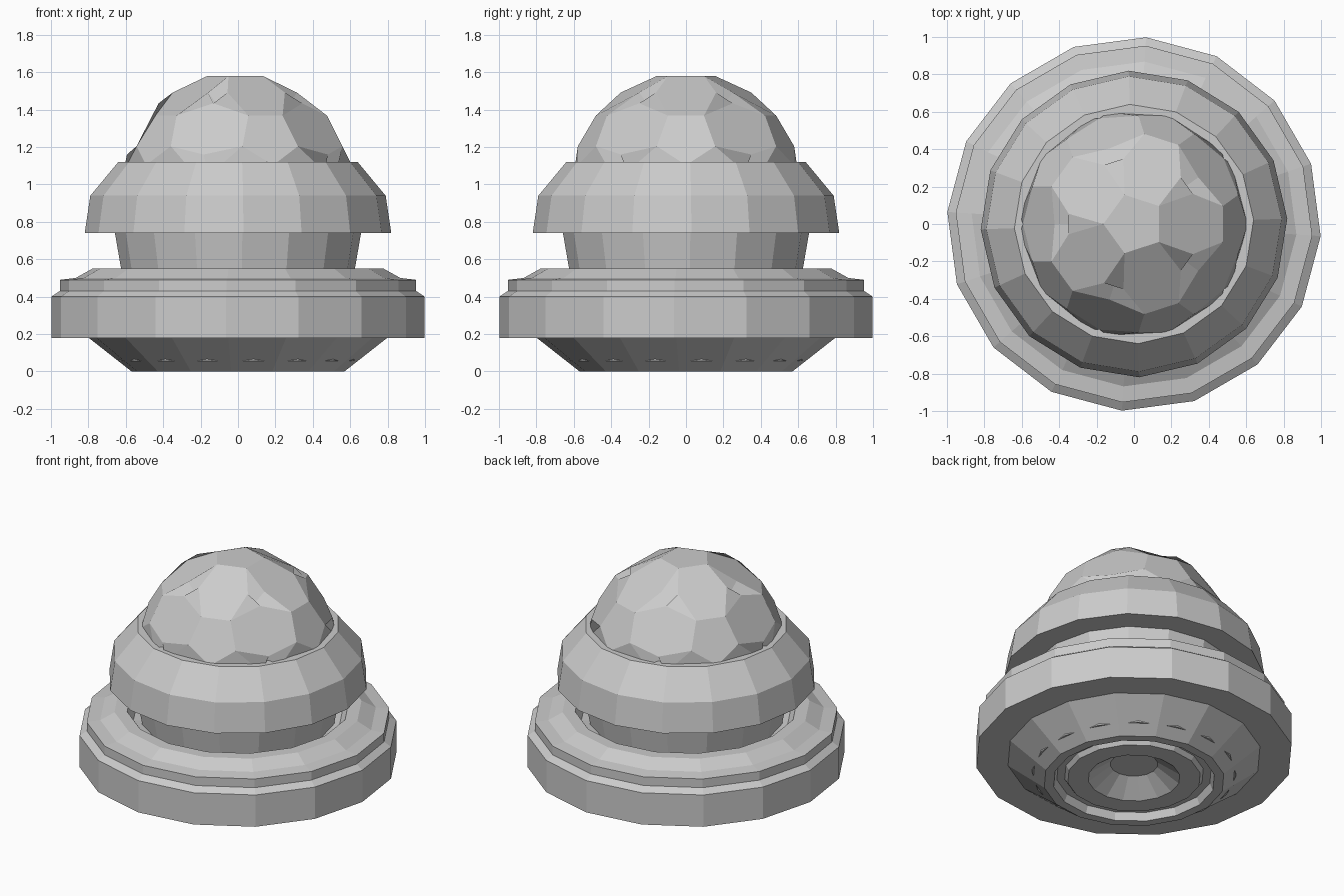
import bpy, bmesh, math
from mathutils import Vector

if "Cube" in bpy.data.objects:
    bpy.data.objects.remove(bpy.data.objects["Cube"])

SIDES = 16


def finish(name, bm):
    bmesh.ops.recalc_face_normals(bm, faces=bm.faces)
    me = bpy.data.meshes.new(name)
    bm.to_mesh(me)
    bm.free()
    ob = bpy.data.objects.new(name, me)
    bpy.context.collection.objects.link(ob)
    return ob


def lathe(name, profile, phase):
    """Closed profile of (radius, z) points turned around z."""
    bm = bmesh.new()
    rings = []
    for r, z in profile:
        ring = []
        for i in range(SIDES):
            a = math.radians(phase) + math.tau * i / SIDES
            ring.append(bm.verts.new((r * math.cos(a), r * math.sin(a), z)))
        rings.append(ring)
    for k, lo in enumerate(rings):
        hi = rings[(k + 1) % len(rings)]
        for i in range(SIDES):
            j = (i + 1) % SIDES
            bm.faces.new((lo[i], lo[j], hi[j], hi[i]))
    bmesh.ops.remove_doubles(bm, verts=bm.verts, dist=1e-4)
    return finish(name, bm)


# Wide base with stepped rim, groove around the neck and hollow underside
lathe("base", [
    (0, 0.12), (0.15, 0.12), (0.29, 0.02), (0.42, 0.02), (0.44, 0.05),
    (0.49, 0.05), (0.51, 0.0), (0.57, 0.0), (0.80, 0.18), (1.0, 0.18),
    (1.0, 0.40), (0.955, 0.43), (0.955, 0.49), (0.87, 0.50), (0.78, 0.55),
    (0.70, 0.55), (0.66, 0.49), (0.55, 0.47), (0, 0.47)], -3.7)

# Hidden ring whose corners poke through the lower cone
lathe("lower_ring", [(0.54, 0.055), (0.642, 0.055), (0.642, 0.12), (0.54, 0.12)], 7.5)

# Neck flaring upward
lathe("neck", [(0, 0.46), (0.61, 0.46), (0.66, 0.75), (0, 0.75)], 2)

# Rounded collar under the dome
lathe("collar", [(0, 0.74), (0.82, 0.74), (0.79, 0.94), (0.64, 1.12),
                 (0.58, 1.12), (0.56, 1.09), (0, 1.09)], 2)


# Faceted dome: pentagons and hexagons with a three-sided pit at each junction
def dome(name, radius, centre_z):
    ax = [Vector((0, 0, 1)), Vector((0, 0, -1))]
    for k in range(5):
        for off, s in ((0, 1), (36, -1)):
            a = math.radians(72 * k + off)
            ax.append(Vector((2 * math.cos(a), 2 * math.sin(a), s)) / math.sqrt(5))
    near = lambda i, j: i != j and ax[i].dot(ax[j]) > 0.3
    n = range(12)
    tris = [(i, j, k) for i in n for j in n for k in n
            if i < j < k and near(i, j) and near(j, k) and near(i, k)]
    mid = {f: sum((ax[i] for i in f), Vector()).normalized() for f in tris}
    bm = bmesh.new()

    def vert(d, r):
        return bm.verts.new(d * r + Vector((0, 0, centre_z)))

    corner, lip, pit = {}, {}, {}
    for f in tris:
        pit[f] = vert(mid[f], radius * 0.88)
        for v in f:
            corner[v, f] = vert(ax[v].slerp(mid[f], 0.41), radius)
            e = tuple(i for i in f if i != v)
            m = (ax[e[0]] + ax[e[1]]).normalized()
            lip[e, f] = vert(mid[f].slerp(m, 0.28), radius)

    # pentagon facets
    for v in n:
        fs = [f for f in tris if v in f]
        u = ax[v].orthogonal().normalized()
        w = ax[v].cross(u)
        fs.sort(key=lambda f: math.atan2(mid[f].dot(w), mid[f].dot(u)))
        bm.faces.new([corner[v, f] for f in fs])
    # hexagon facets
    for a in n:
        for b in range(a + 1, 12):
            if near(a, b):
                f, g = [t for t in tris if a in t and b in t]
                e = (a, b)
                bm.faces.new((corner[a, f], lip[e, f], corner[b, f],
                              corner[b, g], lip[e, g], corner[a, g]))
    # pit walls
    for f in tris:
        for v in f:
            es = [tuple(sorted((v, o))) for o in f if o != v]
            bm.faces.new((corner[v, f], lip[es[0], f], pit[f], lip[es[1], f]))
    bmesh.ops.recalc_face_normals(bm, faces=bm.faces)
    # keep only the part above the collar floor
    bmesh.ops.bisect_plane(bm, geom=bm.verts[:] + bm.edges[:] + bm.faces[:],
                           plane_co=(0, 0, 1.0), plane_no=(0, 0, 1), clear_inner=True)
    finish(name, bm)


dome("faceted_dome", 0.62, 0.982)
